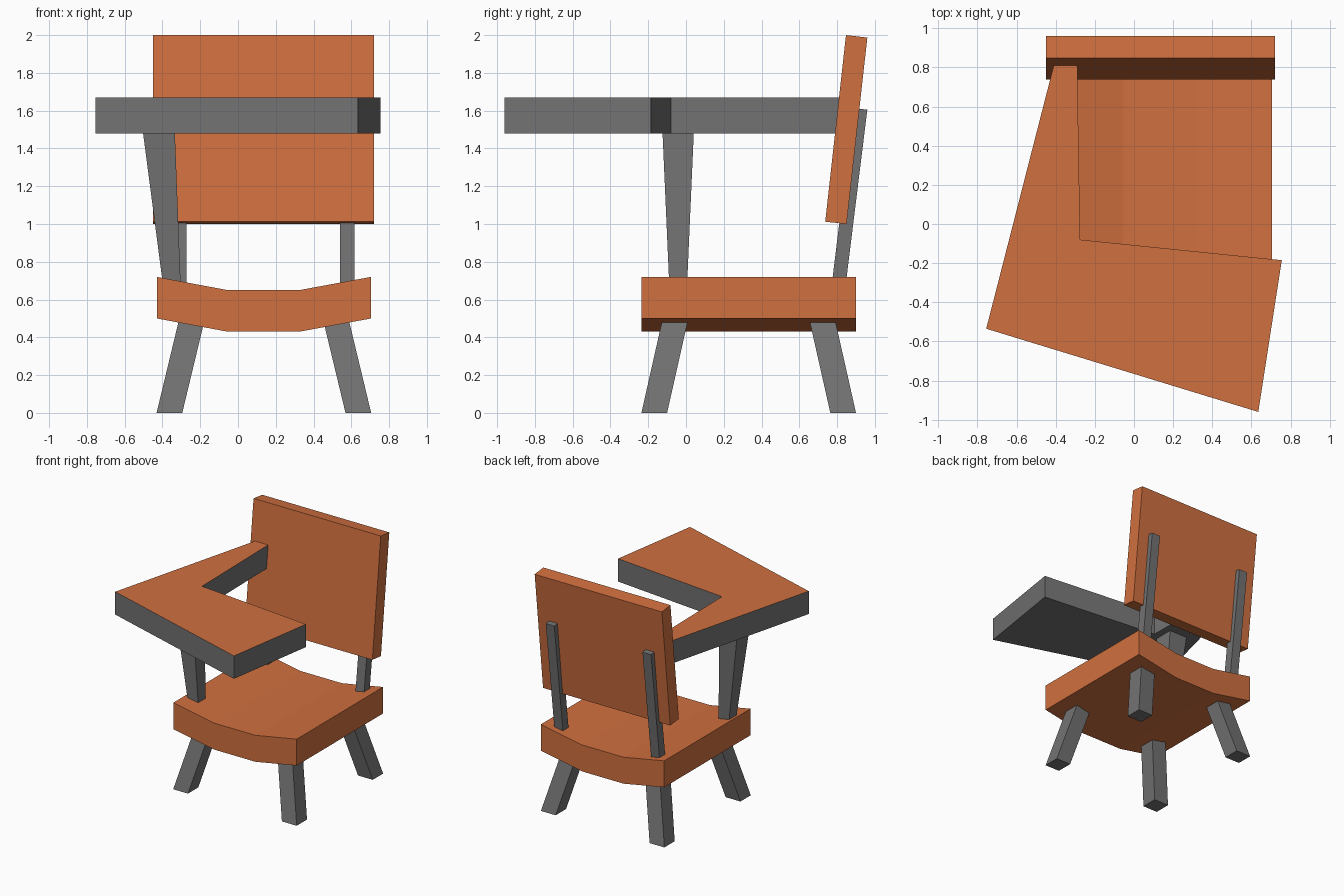
import bpy, bmesh

if "Cube" in bpy.data.objects:
    bpy.data.objects.remove(bpy.data.objects["Cube"])

CX, CY = 0.137, 0.332  # centre of the seat and legs


def material(name, rgb):
    m = bpy.data.materials.new(name)
    m.diffuse_color = (*rgb, 1)
    m.use_nodes = True
    m.node_tree.nodes["Principled BSDF"].inputs["Base Color"].default_value = m.diffuse_color
    return m


orange = material("orange", (0.63, 0.16, 0.05))
grey = material("grey", (0.17, 0.17, 0.17))


def loft(name, ring_a, ring_b, mats, cap_mat=0):
    """Solid between two matching outlines; the second cap may use another material."""
    bm = bmesh.new()
    a = [bm.verts.new(p) for p in ring_a]
    b = [bm.verts.new(p) for p in ring_b]
    n = len(a)
    bm.faces.new(a[::-1])
    bm.faces.new(b).material_index = cap_mat
    for i in range(n):
        j = (i + 1) % n
        bm.faces.new((a[i], a[j], b[j], b[i]))
    bmesh.ops.recalc_face_normals(bm, faces=bm.faces)
    mesh = bpy.data.meshes.new(name)
    bm.to_mesh(mesh)
    bm.free()
    for m in mats:
        mesh.materials.append(m)
    ob = bpy.data.objects.new(name, mesh)
    bpy.context.collection.objects.link(ob)
    return ob


def rect(x0, x1, y0, y1, z):
    return [(x0, y0, z), (x1, y0, z), (x1, y1, z), (x0, y1, z)]


# Curved seat: bent strip extruded from front to back
top = [(-0.43, 0.72), (-0.055, 0.65), (0.325, 0.65), (0.705, 0.72)]
profile = top + [(x, z - 0.22) for x, z in reversed(top)]
loft("seat", [(x, -0.235, z) for x, z in profile],
     [(x, 0.90, z) for x, z in profile], [orange])

# Leaning backrest
side = [(0.737, 1.012), (0.85, 1.0), (0.96, 1.987), (0.847, 2.0)]
loft("backrest", [(-0.45, y, z) for y, z in side],
     [(0.72, y, z) for y, z in side], [orange])

# Backrest supports
side = [(0.768, 0.65), (0.842, 0.65), (0.96, 1.605), (0.886, 1.614)]
for label, x in (("left", -0.35), ("right", 0.54)):
    loft(label + "_back_support", [(x, y, z) for y, z in side],
         [(x + 0.078, y, z) for y, z in side], [grey])

# Writing tablet: grey body with orange top
outline = [(-0.41, 0.81), (-0.29, 0.81), (-0.275, -0.08),
           (0.755, -0.185), (0.635, -0.96), (-0.755, -0.535)]
loft("writing_tablet", [(x, y, 1.48) for x, y in outline],
     [(x, y, 1.67) for x, y in outline], [grey, orange], cap_mat=1)

# Tapered tablet post
loft("tablet_post", rect(-0.395, -0.303, -0.088, 0.005, 0.66),
     rect(-0.505, -0.335, -0.125, 0.042, 1.50), [grey])

# Splayed legs, mirrored about the seat centre
for row, sy in (("front", -1), ("back", 1)):
    for label, sx in (("left", -1), ("right", 1)):
        def ring(dx, dy, z, w=0.136):
            pts = rect(dx - w, dx, dy - w, dy, z)
            return [(CX + sx * x, CY + sy * y, z) for x, y, z in pts]
        loft(f"{row}_{label}_leg", ring(0.568, 0.568, 0),
             ring(0.443, 0.451, 0.52), [grey])
